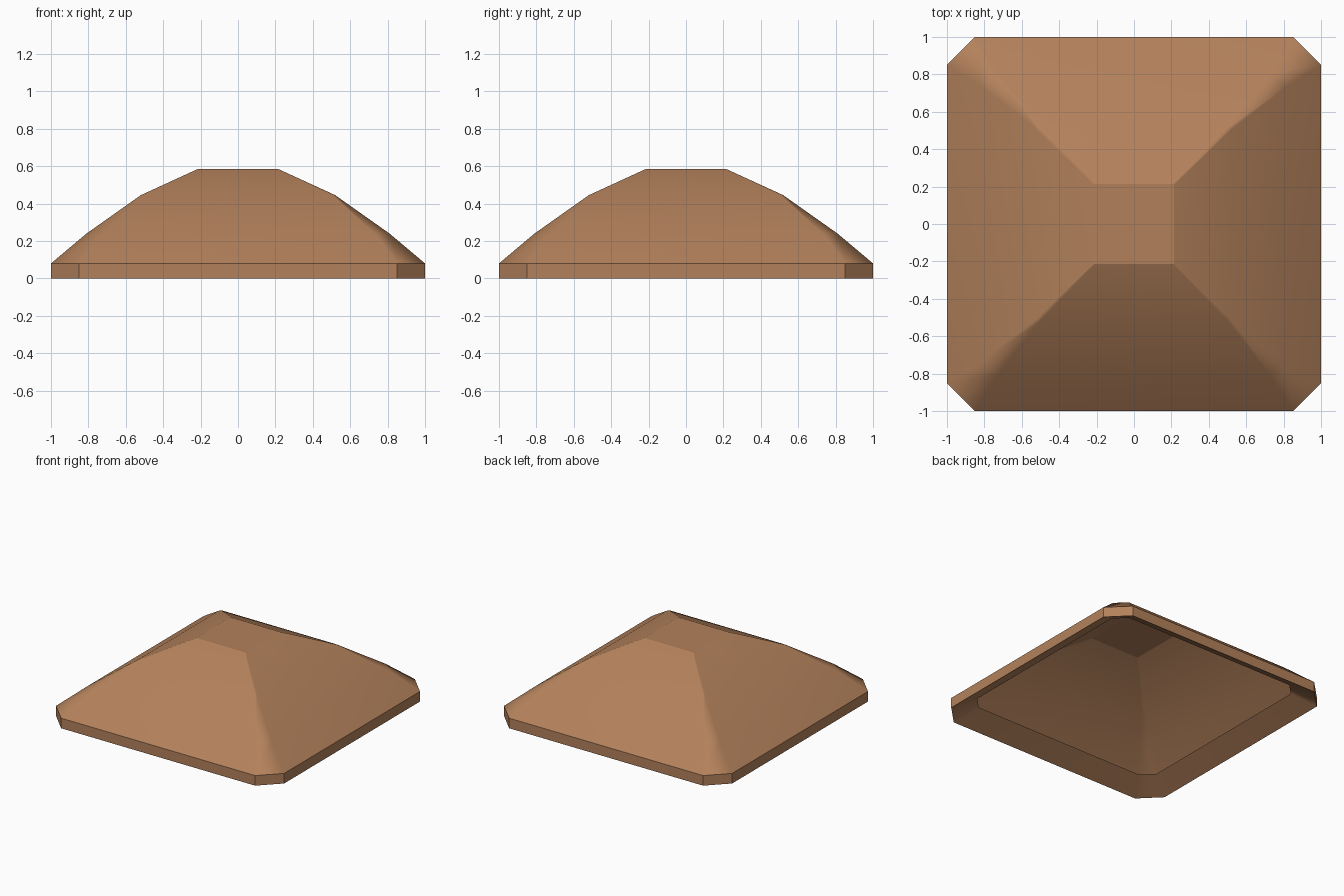
import bpy
import bmesh

old = bpy.data.objects.get("Cube")
if old:
    bpy.data.objects.remove(old, do_unlink=True)

# Clay colour shared by the whole shell
clay = bpy.data.materials.new("clay_brown")
clay.use_nodes = True
colour = (0.45, 0.22, 0.105, 1)
clay.diffuse_color = colour
clay.node_tree.nodes["Principled BSDF"].inputs["Base Color"].default_value = colour

# Rings as (half width, corner cut, height): the underside lip's free edge,
# the foot and top of the rim, then the three slopes up to the flat top
RINGS = [(0.84, 0.09, 0.09), (1, 0.15, 0), (1, 0.15, 0.08), (0.81, 0.08, 0.24),
         (0.52, 0.015, 0.445), (0.215, 0.004, 0.585)]


def add_ring(bm, half, cut, z):
    """Square ring with cut corners, anticlockwise from above."""
    verts = []
    x, y = half, half - cut
    a, b = (x, -y), (x, y)
    for _ in range(4):
        verts += [bm.verts.new((*a, z)), bm.verts.new((*b, z))]
        a, b = (-a[1], a[0]), (-b[1], b[0])
    return verts


def bridge(bm, lower, upper):
    for i in range(8):
        j = (i + 1) % 8
        bm.faces.new((lower[i], lower[j], upper[j], upper[i]))


def mark_sharp(bm, ring):
    for i in range(8):
        bm.edges.get((ring[i], ring[(i + 1) % 8])).smooth = False


bm = bmesh.new()
rings = [add_ring(bm, *r) for r in RINGS]
lip, foot, rim, top = rings[0], rings[1], rings[2], rings[-1]

# Thin shell: lip, rim wall, slopes and the flat top panel
for low, high in zip(rings, rings[1:]):
    bridge(bm, low, high)
bm.faces.new(top)

# Soft shading with crisp rim, lip and top panel edges
for f in bm.faces:
    f.smooth = True
for ring in (foot, rim, top):
    mark_sharp(bm, ring)
for a, b in zip(foot, rim):
    bm.edges.get((a, b)).smooth = False

mesh = bpy.data.meshes.new("roof_shell")
bm.to_mesh(mesh)
bm.free()
mesh.materials.append(clay)
roof = bpy.data.objects.new("roof_shell", mesh)
bpy.context.collection.objects.link(roof)

# Large faces dominate the shading so the panels read as flat
weighted = roof.modifiers.new("panel_normals", 'WEIGHTED_NORMAL')
weighted.keep_sharp = True
